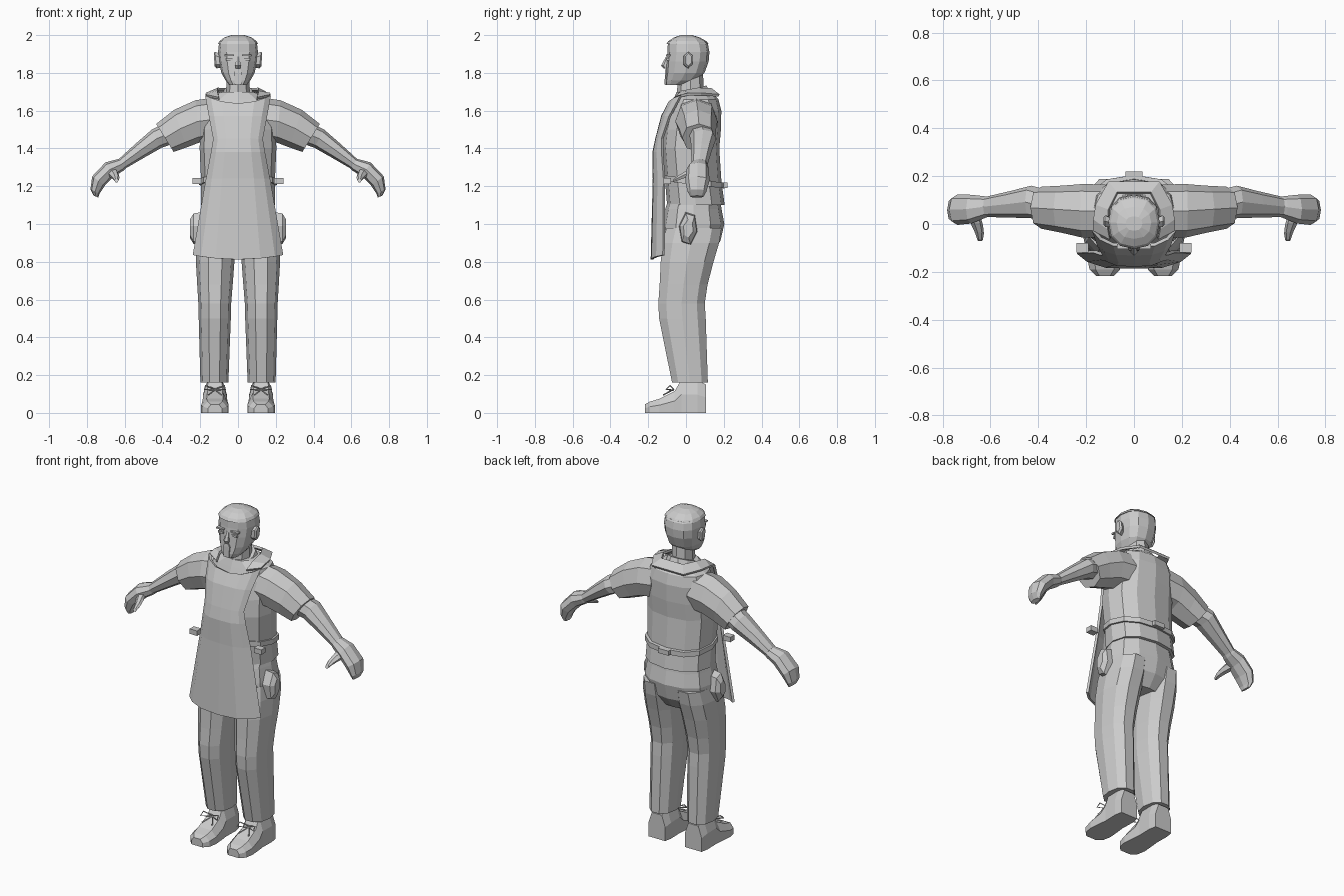
import bpy, bmesh, math
from mathutils import Vector as V

grey = bpy.data.materials.new("plain grey")
grey.diffuse_color = (0.6, 0.6, 0.6, 1)


def finish(name, bm, mirror=False, thick=0):
    bmesh.ops.recalc_face_normals(bm, faces=bm.faces)
    me = bpy.data.meshes.new(name)
    bm.to_mesh(me)
    bm.free()
    me.materials.append(grey)
    ob = bpy.data.objects.new(name, me)
    bpy.context.collection.objects.link(ob)
    if thick:
        m = ob.modifiers.new("thickness", 'SOLIDIFY')
        m.thickness = thick
        m.offset = 0
    if mirror:
        m = ob.modifiers.new("mirror", 'MIRROR')
        m.use_mirror_merge = False
    return ob


def skin(name, rings, mirror=False):
    """Join closed point rings into a capped solid."""
    bm = bmesh.new()
    vs = [[bm.verts.new(p) for p in r] for r in rings]
    n = len(vs[0])
    for a, b in zip(vs, vs[1:]):
        for i in range(n):
            j = (i + 1) % n
            bm.faces.new((a[i], a[j], b[j], b[i]))
    bm.faces.new(vs[0][::-1])
    bm.faces.new(vs[-1])
    return finish(name, bm, mirror)


def ring(c, u, v, n=8, power=1.0, phase=0.0):
    c, u, v = V(c), V(u), V(v)
    pts = []
    for i in range(n):
        a = math.tau * (i + phase) / n
        f = lambda t: math.copysign(abs(t) ** power, t) if abs(t) > 1e-6 else 0
        pts.append(c + u * f(math.cos(a)) + v * f(math.sin(a)))
    return pts


def column(name, secs, n=12, power=0.85, cx=0, tilt=0, mirror=False, phase=0):
    """Upright loft: each section is z, half width, front y, back y (and own x)."""
    rings = []
    for s in secs:
        z, rx, yf, yb = s[:4]
        x = s[4] if len(s) > 4 else cx
        rings.append(ring((x, (yf + yb) / 2, z), (rx, 0, 0),
                          (0, (yb - yf) / 2, tilt), n, power, phase))
    return skin(name, rings, mirror)


def limb(name, secs, n=8, phase=0.0):
    """Sideways loft: each section is x, y, z, half height vector (x, z), half depth."""
    return skin(name, [ring((x, y, z), (hx, 0, hz), (0, d, 0), n, 0.9, phase)
                       for x, y, z, hx, hz, d in secs], True)


def sheet(name, rows, thick):
    bm = bmesh.new()
    vs = [[bm.verts.new(p) for p in r] for r in rows]
    for a, b in zip(vs, vs[1:]):
        for i in range(len(a) - 1):
            bm.faces.new((a[i], a[i + 1], b[i + 1], b[i]))
    return finish(name, bm, False, thick)


def box(name, c, size, mirror=False):
    bm = bmesh.new()
    bmesh.ops.create_cube(bm, size=1)
    for v in bm.verts:
        v.co = V(c) + V([v.co[i] * size[i] for i in range(3)])
    return finish(name, bm, mirror)


# Shirt body, sleeves and collar
column("shirt", [(1.10, .197, -.10, .205), (1.22, .195, -.11, .188), (1.40, .203, -.125, .176),
                 (1.50, .200, -.115, .185), (1.60, .190, -.09, .187), (1.66, .170, -.065, .172),
                 (1.70, .090, -.05, .13)])
limb("sleeve", [(.12, .055, 1.555, .0, .115, .11), (.215, .055, 1.543, .01, .112, .112),
                (.305, .062, 1.505, .032, .100, .098), (.387, .068, 1.456, .046, .074, .088)])
column("collar", [(1.66, .100, -.075, .135), (1.705, .078, -.05, .112)], 10, 1, tilt=.03)

# Apron with folded side edges and a strap round the neck
cols = (-1, -.82, -.5, 0, .5, .82, 1)
apron = [(1.635, 1.68, .17, -.09, -.025), (1.57, 1.57, .15, -.125, -.085),
         (1.45, 1.45, .127, -.156, -.125), (1.38, 1.38, .138, -.171, -.125),
         (1.24, 1.24, .165, -.169, -.115), (.812, .835, .235, -.18, -.118)]
sheet("apron", [[(t * w, yc + (ye - yc) * t ** 4, zc + (ze - zc) * t * t) for t in cols]
                for zc, ze, w, yc, ye in apron], .014)
inner = [(.10, -.062, 1.665), (.108, -.02, 1.70), (.105, .06, 1.715), (.07, .13, 1.715)]
outer = [(.17, -.025, 1.68), (.168, .02, 1.688), (.158, .08, 1.688), (.105, .175, 1.68)]
loop = lambda pts: pts + [(-x, y, z) for x, y, z in reversed(pts)]
sheet("neck_strap", [loop(inner), loop(outer)], .014)

# Waist tie, sloping down to the back
column("waist_tie", [(1.208, .206, -.12, .205), (1.238, .206, -.12, .205)], tilt=-.02)
box("tie_knot", (.215, -.10, 1.228), (.05, .04, .03), True)
box("back_knot", (0, .207, 1.205), (.07, .025, .028))

# Trousers
column("trouser_seat", [(1.14, .185, -.09, .18), (1.08, .195, -.11, .188), (1.0, .208, -.125, .203),
                        (.91, .212, -.13, .182), (.84, .17, -.09, .13)])
column("trouser_leg", [(.98, .092, -.11, .195, .112), (.90, .103, -.13, .182, .115),
                       (.80, .102, -.14, .152, .121), (.68, .094, -.145, .12, .122),
                       (.58, .087, -.152, .105, .123), (.50, .085, -.148, .11, .123),
                       (.16, .074, -.078, .12, .125)], 10, .88, mirror=True)
skin("pocket", [ring((x, .012, .975), (0, .045 * s, -.015), (0, .012, .085 * s), 6)
                for x, s in ((.185, 1.1), (.235, 1), (.255, .55))], True)

# Shoes with laces
shoe = [(.105, .056, .15), (.06, .064, .175), (-.025, .062, .175), (-.06, .066, .115),
        (-.14, .073, .075), (-.19, .064, .06), (-.218, .036, .045)]
skin("shoe", [[(.122 - w, y, 0), (.122 + w, y, 0), (.122 + w, y, h * .55), (.122 + w * .6, y, h),
               (.122 - w * .6, y, h), (.122 - w, y, h * .55)] for y, w, h in shoe], True)


def lace(name, pts):
    for side, word in ((1, "left"), (-1, "right")):
        cu = bpy.data.curves.new(word + "_" + name, 'CURVE')
        cu.dimensions = '3D'
        cu.bevel_depth = .004
        cu.bevel_resolution = 0
        sp = cu.splines.new('POLY')
        sp.points.add(len(pts) - 1)
        for p, (x, y, z) in zip(sp.points, pts):
            p.co = (side * (.122 + x), y, z, 1)
        cu.materials.append(grey)
        bpy.context.collection.objects.link(bpy.data.objects.new(cu.name, cu))


lace("lace_bow", [(0, -.065, .125), (.05, -.085, .145), (.055, -.105, .125), (0, -.068, .12),
                  (-.055, -.105, .125), (-.05, -.085, .145), (0, -.065, .125)])
lace("lace_ends", [(.035, -.12, .095), (0, -.07, .122), (-.035, -.12, .095)])

# Bare forearms, hands and thumbs
limb("forearm", [(.35, .075, 1.485, .035, .05, .065), (.43, .092, 1.452, .026, .048, .068),
                 (.52, .082, 1.388, .021, .038, .055), (.615, .072, 1.318, .016, .026, .043)])
limb("hand", [(.60, .072, 1.325, .014, .022, .038), (.625, .07, 1.312, .018, .03, .046),
              (.68, .062, 1.288, .022, .038, .06), (.738, .06, 1.228, .034, .024, .064),
              (.757, .058, 1.172, .024, .012, .05), (.752, .058, 1.145, .012, .005, .035)])
skin("thumb", [ring((x, y, z), (r, 0, 0), (0, r * .4, r), 6) for x, y, z, r in
               ((.675, .05, 1.28, .028), (.655, -.005, 1.262, .024),
                (.645, -.04, 1.245, .018), (.643, -.068, 1.23, .011))], True)

# Neck and head
column("neck", [(1.62, .07, -.055, .10), (1.70, .062, -.048, .095), (1.80, .06, -.04, .09)], 8, 1)
column("head", [(1.735, .045, -.108, -.01), (1.76, .066, -.112, .06), (1.80, .088, -.108, .098),
                (1.86, .101, -.104, .12), (1.91, .106, -.098, .124), (1.96, .100, -.096, .115)],
       12, .82)
column("hair", [(1.952, .107, -.104, .121), (1.968, .098, -.094, .108), (1.988, .072, -.062, .072),
                (2.0, .035, -.028, .032)], 12, .85)
limb("ear", [(.09, .005, 1.862, 0, .036, .02), (.118, .012, 1.868, .004, .044, .027),
             (.126, .012, 1.87, .002, .034, .018)], 6)
column("nose", [(1.888, .009, -.105, -.08), (1.838, .017, -.132, -.08), (1.822, .015, -.118, -.08)],
       6, 1, phase=.5)
column("chin_beard", [(1.738, .024, -.119, -.08), (1.80, .030, -.117, -.08),
                      (1.818, .018, -.115, -.08)], 4, 1, phase=.5)
box("eye", (.045, -.097, 1.872), (.036, .012, .012), True)
box("brow", (.047, -.094, 1.894), (.05, .022, .009), True)
